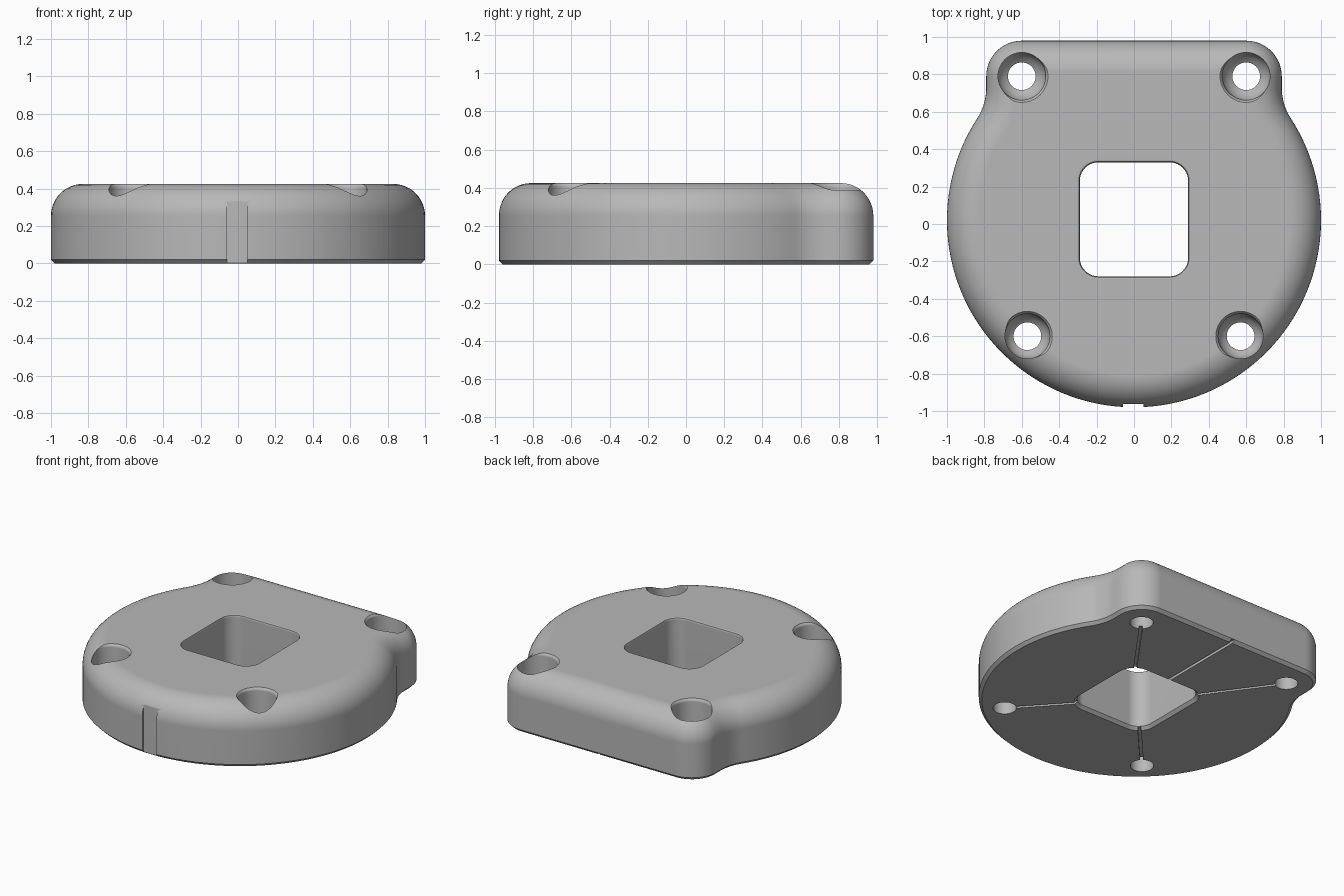
import bpy, bmesh, math
from mathutils import Vector

if "Cube" in bpy.data.objects:
    bpy.data.objects.remove(bpy.data.objects["Cube"], do_unlink=True)

HEIGHT, ROUND = 0.425, 0.17

grey = bpy.data.materials.new("plain grey")
grey.use_nodes = True
grey.diffuse_color = (0.48, 0.48, 0.48, 1)
grey.node_tree.nodes["Principled BSDF"].inputs["Base Color"].default_value = grey.diffuse_color


def arc(cx, cy, r, start, end, steps, side=1):
    """Points on an arc (degrees), each paired with its outward normal."""
    out = []
    for i in range(steps + 1):
        a = math.radians(start + (end - start) * i / steps)
        d = Vector((math.cos(a), math.sin(a)))
        out.append((Vector((cx, cy)) + d * r, d * side))
    return out


def loft(name, outline, levels):
    """Stack copies of an outline, each pushed out by an offset at a height."""
    bm = bmesh.new()
    rings = [[bm.verts.new((*(p + n * off), z)) for p, n in outline] for off, z in levels]
    count = len(outline)
    for low, high in zip(rings, rings[1:]):
        for i in range(count):
            j = (i + 1) % count
            bm.faces.new((low[i], low[j], high[j], high[i]))
    bm.faces.new(rings[0][::-1])
    bm.faces.new(rings[-1])
    bmesh.ops.recalc_face_normals(bm, faces=bm.faces)
    mesh = bpy.data.meshes.new(name)
    bm.to_mesh(mesh)
    bm.free()
    mesh.materials.append(grey)
    obj = bpy.data.objects.new(name, mesh)
    bpy.context.collection.objects.link(obj)
    return obj


def bar(name, a, b, width, z0, z1):
    """Straight bar from a to b in plan."""
    a, b = Vector(a), Vector(b)
    side = (b - a).normalized().orthogonal() * width / 2
    none = Vector((0, 0))
    return loft(name, [(p, none) for p in (a - side, b - side, b + side, a + side)],
                [(0, z0), (0, z1)])


# Body outline: round disc blending into a straight-backed tab
blend = 0.3
bx = 0.79 + blend
by = 0.02 + math.sqrt((1 + blend) ** 2 - bx ** 2)
turn = math.degrees(math.atan2(by - 0.02, bx))
half = arc(0, 0.02, 1, -90, turn, 44)
half += arc(bx, by, blend, 180 + turn, 180, 10, -1)[1:]
half += arc(0.6, 0.79, 0.19, 0, 90, 16)
mirrored = [(Vector((-p.x, p.y)), Vector((-n.x, n.y))) for p, n in half[:0:-1]]

# Body section: chamfered foot, straight wall, rounded top edge
levels = [(-0.02, 0), (0, 0.02)]
for i in range(13):
    t = math.pi / 2 * i / 12
    levels.append((ROUND * (math.cos(t) - 1), HEIGHT - ROUND + ROUND * math.sin(t)))
body = loft("mounting_plate", half + mirrored, levels)

cutters = []

# Square window with rounded corners and eased rims
corners = [(0.19, 0.23, 0), (-0.19, 0.23, 90), (-0.19, -0.18, 180), (0.19, -0.18, 270)]
window = [s for x, y, a in corners for s in arc(x, y, 0.1, a, a + 90, 10)]
cutters.append(loft("window_cutter", window, [
    (0.04, -0.02), (0.02, 0), (0, 0.02), (0, HEIGHT - 0.015),
    (0.005, HEIGHT - 0.004), (0.015, HEIGHT), (0.015, HEIGHT + 0.1)]))

# Screw holes: through bore, bowl seat, wide recess with an eased lip
for x, y, rim in [(0.6, 0.79, 0.14), (0.57, -0.6, 0.133)]:
    for s in (-1, 1):
        recess = rim - 0.013
        section = [(0.074, -0.1), (0.074, 0.14), (0.1, 0.16), (recess - 0.005, 0.19),
                   (recess, 0.22), (recess, HEIGHT - 0.02), (rim - 0.008, HEIGHT - 0.008),
                   (rim, HEIGHT), (rim, HEIGHT + 0.1)]
        circle = arc(s * x, y, 0, 0, 360, 48)[:-1]
        cutters.append(loft("screw_hole_cutter", circle, section))
        # Wiring groove under the plate from window corner to screw hole
        inner = (s * 0.2, 0.24 if y > 0 else -0.19)
        cutters.append(bar("groove_cutter", inner, (s * x, y), 0.02, -0.05, 0.02))

# Groove to the back edge and shallow notch in the front wall
cutters.append(bar("back_groove_cutter", (0, 0.25), (0, 1.1), 0.02, -0.05, 0.02))
cutters.append(bar("front_notch_cutter", (-0.003, -1.2), (-0.003, -0.962), 0.11, -0.1, 0.6))

bpy.context.view_layer.objects.active = body
for cutter in cutters:
    cutter.hide_render = True
    mod = body.modifiers.new("cut", 'BOOLEAN')
    mod.operation = 'DIFFERENCE'
    mod.solver = 'EXACT'
    mod.object = cutter
    bpy.ops.object.modifier_apply(modifier=mod.name)
    bpy.data.objects.remove(cutter, do_unlink=True)

# Smooth shading with crisp edges
bpy.ops.object.select_all(action='DESELECT')
body.select_set(True)
bpy.ops.object.shade_smooth_by_angle(angle=math.radians(28))
weighted = body.modifiers.new("even_shading", 'WEIGHTED_NORMAL')
weighted.keep_sharp = True
